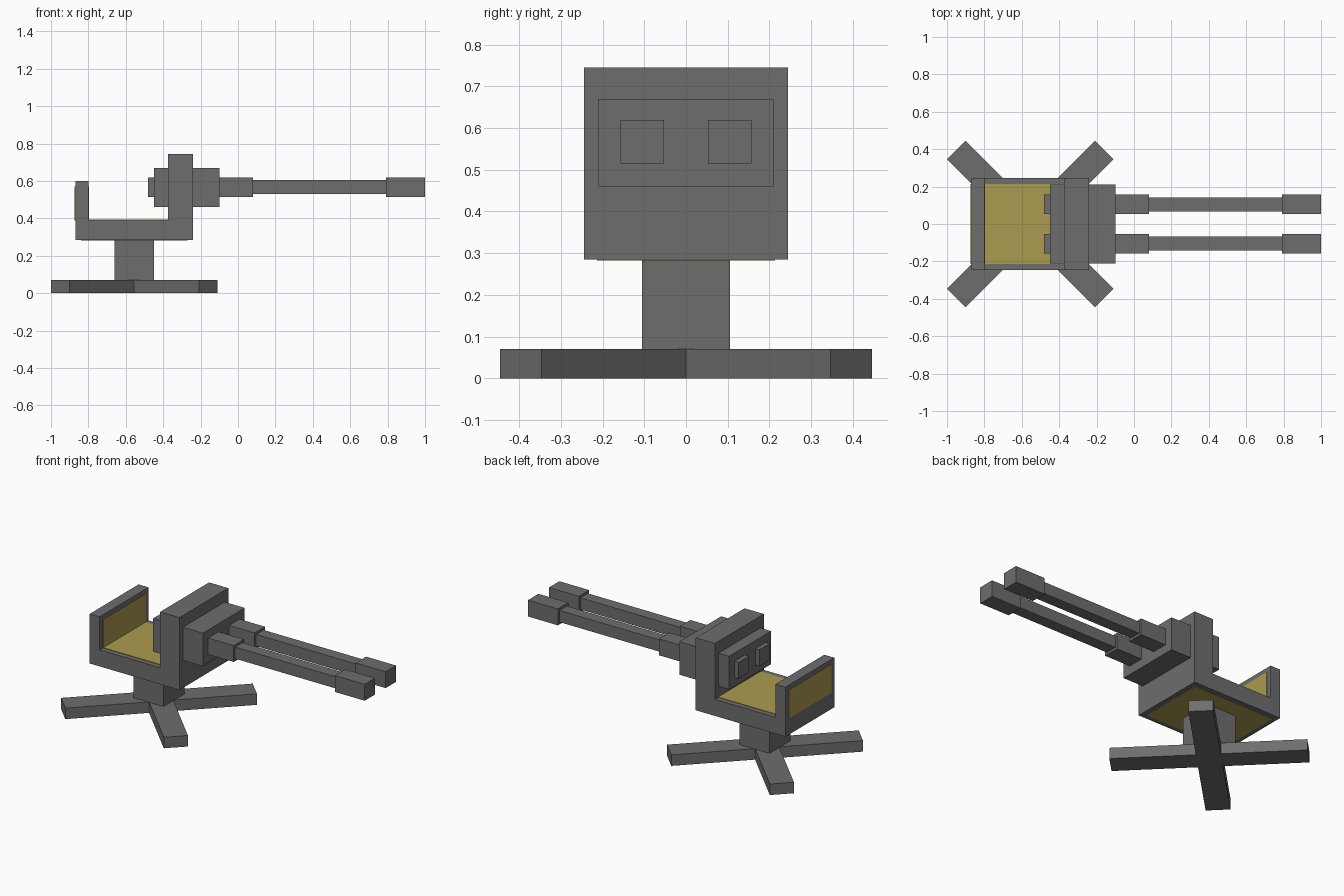
import bpy, bmesh
from math import cos, sin, pi
from mathutils import Vector

if "Cube" in bpy.data.objects:
    bpy.data.objects.remove(bpy.data.objects["Cube"], do_unlink=True)


def make_material(name, colour):
    mat = bpy.data.materials.new(name)
    mat.use_nodes = True
    mat.diffuse_color = colour
    mat.node_tree.nodes["Principled BSDF"].inputs["Base Color"].default_value = colour
    return mat


GREY = make_material("gunmetal_grey", (0.155, 0.155, 0.155, 1))
YELLOW = make_material("mustard_yellow", (0.41, 0.33, 0.08, 1))


def finish(name, bm, mat):
    bmesh.ops.recalc_face_normals(bm, faces=bm.faces)
    mesh = bpy.data.meshes.new(name)
    bm.to_mesh(mesh)
    bm.free()
    mesh.materials.append(mat)
    obj = bpy.data.objects.new(name, mesh)
    bpy.context.collection.objects.link(obj)
    return obj


def box(name, x, y, z, mat=GREY):
    """Box from (min, max) ranges along each axis."""
    bm = bmesh.new()
    bmesh.ops.create_cube(bm, size=1)
    for v in bm.verts:
        v.co = Vector([r[0] if c < 0 else r[1] for c, r in zip(v.co, (x, y, z))])
    return finish(name, bm, mat)


def prism(name, points, direction, mat=GREY):
    """Extrude a closed outline along a vector."""
    bm = bmesh.new()
    face = bm.faces.new([bm.verts.new(p) for p in points])
    result = bmesh.ops.extrude_face_region(bm, geom=[face])
    moved = [g for g in result["geom"] if isinstance(g, bmesh.types.BMVert)]
    bmesh.ops.translate(bm, verts=moved, vec=direction)
    return finish(name, bm, mat)


# Crossed base legs, one outline with four diagonal arms
CX, ARM, HALF = -0.555, 0.56, 0.0705
outline = []
for i in range(4):
    a = pi / 4 + i * pi / 2
    for along, across in ((ARM, -HALF), (ARM, HALF), (HALF, HALF)):
        outline.append((CX + along * cos(a) - across * sin(a),
                        along * sin(a) + across * cos(a), 0))
prism("crossed_legs", outline, (0, 0, 0.07))

# Pedestal
box("pedestal", (-0.66, -0.45), (-0.105, 0.105), (0.07, 0.285))

# Cradle: floor, low back plate and tall front shield in one profile
W = 0.245
profile = [(-0.87, 0.285), (-0.24, 0.285), (-0.24, 0.745), (-0.375, 0.745),
           (-0.375, 0.39), (-0.80, 0.39), (-0.80, 0.60), (-0.87, 0.60)]
prism("cradle", [(x, -W, z) for x, z in profile], (0, 2 * W, 0))

# Yellow panels on the floor, underside and back plate
T, P = 0.003, (-0.213, 0.213)
box("floor_panel", (-0.80, -0.375), P, (0.39, 0.39 + T), YELLOW)
box("underside_panel", (-0.84, -0.27), P, (0.285 - T, 0.285), YELLOW)
box("backrest_inner_panel", (-0.80, -0.80 + T), P, (0.39, 0.57), YELLOW)
box("backrest_outer_panel", (-0.87 - T, -0.87), P, (0.39, 0.57), YELLOW)

# Gun housing through the shield
box("gun_housing", (-0.45, -0.10), (-0.21, 0.21), (0.46, 0.67))

# Twin guns
GY, GZ = 0.105, 0.567
for side, s in (("left", 1), ("right", -1)):
    for part, x, r in (("breech", (-0.48, -0.45), 0.052),
                       ("barrel_sleeve", (-0.10, 0.08), 0.052),
                       ("barrel", (0.08, 0.79), 0.037),
                       ("muzzle", (0.79, 1.0), 0.052)):
        box(f"{side}_{part}", x, (s * GY - r, s * GY + r), (GZ - r, GZ + r))
